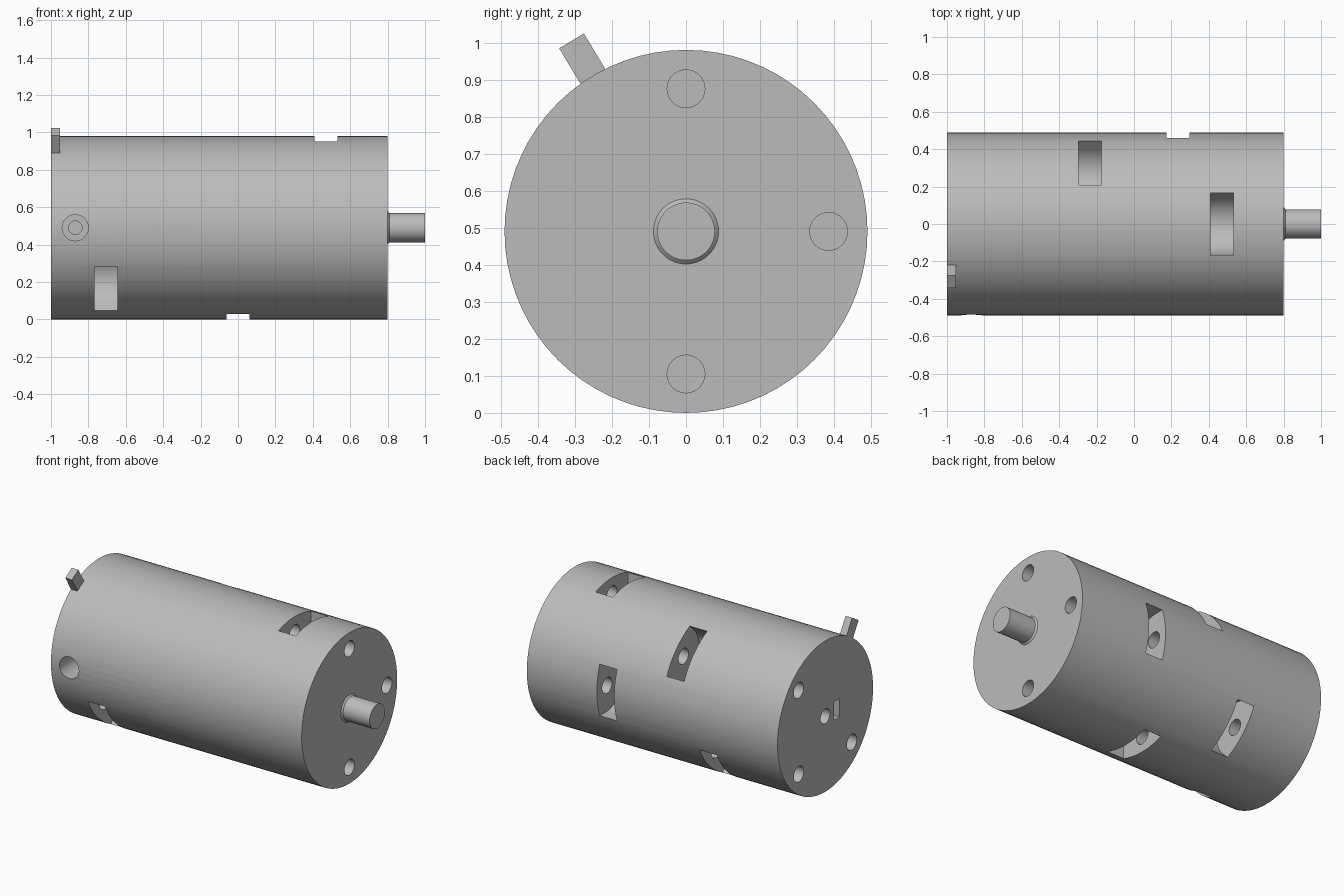
import bpy
import bmesh
from math import sin, cos, pi, radians
from mathutils import Vector

if "Cube" in bpy.data.objects:
    bpy.data.objects.remove(bpy.data.objects["Cube"])

AXIS_Z = 0.49      # height of the motor axis
BODY_R = 0.49
BOLT_R = 0.385     # bolt circle radius
LEFT_END, RIGHT_END = -1.0, 0.8

metal = bpy.data.materials.new("grey_metal")
metal.use_nodes = True
grey = (0.5, 0.5, 0.5, 1)
metal.diffuse_color = grey
metal.node_tree.nodes["Principled BSDF"].inputs["Base Color"].default_value = grey


def radial(x, angle, r, u=0.0):
    """Point at radius r, angle from the top towards +y, and sideways offset u."""
    return Vector((x, r * sin(angle) + u * cos(angle),
                   AXIS_Z + r * cos(angle) - u * sin(angle)))


def finish(name, bm):
    bmesh.ops.recalc_face_normals(bm, faces=bm.faces)
    mesh = bpy.data.meshes.new(name)
    bm.to_mesh(mesh)
    bm.free()
    mesh.materials.append(metal)
    obj = bpy.data.objects.new(name, mesh)
    bpy.context.collection.objects.link(obj)
    return obj


def rod(name, start, end, r1, r2=None, segments=32):
    """Round bar or cone between two points."""
    start, end = Vector(start), Vector(end)
    along = end - start
    bm = bmesh.new()
    bmesh.ops.create_cone(bm, cap_ends=True, segments=segments, radius1=r1,
                          radius2=r1 if r2 is None else r2, depth=along.length)
    bm.transform(along.to_track_quat('Z', 'Y').to_matrix().to_4x4())
    bmesh.ops.translate(bm, vec=(start + end) / 2, verts=bm.verts)
    return finish(name, bm)


def prism(name, x1, x2, angle, profile):
    """Extrude a (sideways, radial) profile along x."""
    bm = bmesh.new()
    face = bm.faces.new([bm.verts.new(radial(x1, angle, r, u)) for u, r in profile])
    new = bmesh.ops.extrude_face_region(bm, geom=[face])["geom"]
    bmesh.ops.translate(bm, vec=(x2 - x1, 0, 0),
                        verts=[g for g in new if isinstance(g, bmesh.types.BMVert)])
    return finish(name, bm)


def cut(target, cutter):
    cutter.hide_render = True
    mod = target.modifiers.new("cut", 'BOOLEAN')
    mod.operation = 'DIFFERENCE'
    mod.solver = 'EXACT'
    mod.object = cutter
    bpy.context.view_layer.objects.active = target
    bpy.ops.object.modifier_apply(modifier=mod.name)
    bpy.data.objects.remove(cutter)


# Main housing
body = rod("housing", (LEFT_END, 0, AXIS_Z), (RIGHT_END, 0, AXIS_Z), BODY_R, segments=72)

# Round-bottomed pockets, each reached by a bolt hole from one end
half = 0.167
pocket = [(half, 0.6)] + [(half * cos(t), BOLT_R + 0.01 - half * sin(t))
                          for t in (pi * i / 20 for i in range(21))] + [(-half, 0.6)]
pockets = [(0, 0.47, RIGHT_END), (90, 0.235, RIGHT_END), (180, 0, RIGHT_END),
           (45, -0.235, LEFT_END), (135, -0.47, LEFT_END), (225, -0.705, LEFT_END)]
for degrees, x, end in pockets:
    a = radians(degrees)
    side = 1 if end > 0 else -1
    cut(body, prism("pocket_cutter", x - 0.062, x + 0.062, a, pocket))
    cut(body, rod("bolt_cutter", radial(end + 0.05 * side, a, BOLT_R),
                  radial(x - 0.22 * side, a, BOLT_R), 0.051))

# Centre hole and key slot in the left end
cut(body, rod("centre_cutter", (-1.1, 0, AXIS_Z), (-0.75, 0, AXIS_Z), 0.048))
cut(body, prism("key_cutter", -1.1, -0.9, 0,
                [(-0.145, -0.06), (-0.09, -0.06), (-0.09, 0.06), (-0.145, 0.06)]))

# Stepped port in the front
cut(body, rod("port_cutter", (-0.87, -0.6, AXIS_Z), (-0.87, -0.28, AXIS_Z), 0.07))
cut(body, rod("port_core_cutter", (-0.87, -0.6, AXIS_Z), (-0.87, -0.15, AXIS_Z), 0.036))

# Output shaft with a small flared foot
shaft = rod("shaft", (RIGHT_END - 0.02, 0, AXIS_Z), (1, 0, AXIS_Z), 0.078, segments=48)
foot = rod("shaft_foot", (RIGHT_END, 0, AXIS_Z), (RIGHT_END + 0.01, 0, AXIS_Z),
           0.088, 0.078, segments=48)

# Locating tab on the left rim
prism("locating_tab", LEFT_END, -0.953, radians(-31),
      [(-0.039, 0.46), (0.039, 0.46), (0.039, 0.6), (-0.039, 0.6)])

# Smooth round surfaces, sharp edges kept
bpy.ops.object.select_all(action='DESELECT')
for obj in (body, shaft, foot):
    obj.select_set(True)
bpy.context.view_layer.objects.active = body
bpy.ops.object.shade_smooth_by_angle(angle=radians(30))
